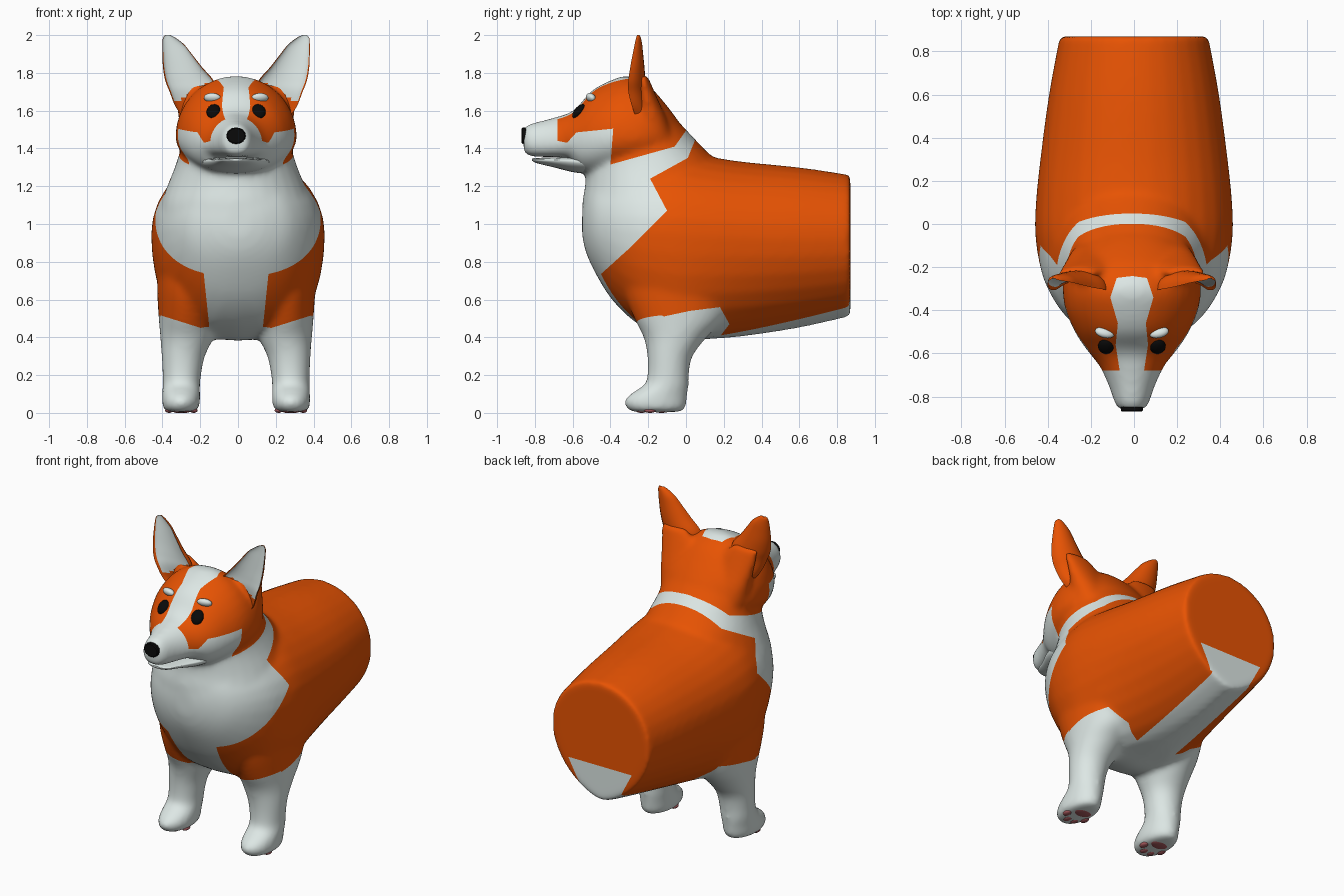
import bpy, bmesh, math
from mathutils import Vector, Matrix
from mathutils.bvhtree import BVHTree

cube = bpy.data.objects.get("Cube")
if cube:
    bpy.data.objects.remove(cube, do_unlink=True)

CX = -0.01  # head and legs sit slightly off the torso centre


def material(name, rgb):
    m = bpy.data.materials.new(name)
    m.use_nodes = True
    m.diffuse_color = (*rgb, 1)
    m.node_tree.nodes["Principled BSDF"].inputs["Base Color"].default_value = (*rgb, 1)
    return m


WHITE = material("white fur", (0.75, 0.83, 0.81))
ORANGE = material("orange fur", (0.82, 0.088, 0.001))
BLACK = material("black", (0.003, 0.003, 0.003))
PINK = material("paw pad red", (0.38, 0.10, 0.11))


def finish(name, bm, mats, angle=60):
    bmesh.ops.recalc_face_normals(bm, faces=bm.faces)
    me = bpy.data.meshes.new(name)
    bm.to_mesh(me)
    bm.free()
    ob = bpy.data.objects.new(name, me)
    bpy.context.collection.objects.link(ob)
    for m in mats:
        me.materials.append(m)
    for o in bpy.context.selected_objects:
        o.select_set(False)
    bpy.context.view_layer.objects.active = ob
    ob.select_set(True)
    bpy.ops.object.shade_smooth_by_angle(angle=math.radians(angle))
    return ob


def spline(st, n=4):
    """Smoothly interpolate a list of stations."""
    out = []
    for i in range(len(st) - 1):
        a, b, c, d = st[max(i - 1, 0)], st[i], st[i + 1], st[min(i + 2, len(st) - 1)]
        for k in range(n):
            t = k / n
            out.append([0.5 * (2 * q + (r - p) * t + (2 * p - 5 * q + 4 * r - s) * t * t
                               + (3 * q - p - 3 * r + s) * t ** 3)
                        for p, q, r, s in zip(a, b, c, d)])
    return out + [list(st[-1])]


def loft(bm, rings, mat=lambda j, c: 0):
    vs = [[bm.verts.new(p) for p in r] for r in rings]
    n = len(vs[0])
    for a, b in zip(vs, vs[1:]):
        for j in range(n):
            f = bm.faces.new((a[j], a[(j + 1) % n], b[(j + 1) % n], b[j]))
            f.material_index = mat(j, f.calc_center_median())
    bm.faces.new(vs[0])
    bm.faces.new(vs[-1])


def ring_y(y, top, bot, w, zc, low=1.0, cx=CX, n=32):
    """Upright oval; low < 1 makes the underside fuller, low > 1 more pointed."""
    pts = []
    for i in range(n):
        c, s = math.cos(math.tau * i / n), math.sin(math.tau * i / n)
        x = math.copysign(abs(c) ** (low if s < 0 else 1), c)
        pts.append((cx + w * x, y, zc + s * (top - zc if s > 0 else zc - bot)))
    return pts


def ring_z(z, y0, y1, x0, x1, n=32):
    return [((x0 + x1) / 2 + (x1 - x0) / 2 * math.cos(math.tau * i / n),
             (y0 + y1) / 2 + (y1 - y0) / 2 * math.sin(math.tau * i / n), z) for i in range(n)]


# Torso: y, top, bottom, half width, height of widest point, underside shape
TORSO = [(0.87, 1.26, 0.51, 0.345, 0.92, 1.35), (0.6, 1.30, 0.45, 0.395, 0.92, 1.3),
         (0.3, 1.33, 0.405, 0.435, 0.93, 1.0), (0.1, 1.36, 0.39, 0.455, 0.94, 0.7),
         (-0.05, 1.38, 0.385, 0.458, 0.95, 0.6), (-0.2, 1.36, 0.44, 0.435, 0.96, 0.65),
         (-0.3, 1.34, 0.505, 0.40, 0.97, 0.75), (-0.4, 1.30, 0.61, 0.34, 0.98, 0.9),
         (-0.48, 1.25, 0.74, 0.26, 0.99, 1.0), (-0.53, 1.16, 0.85, 0.15, 1.0, 1.0),
         (-0.55, 1.07, 0.94, 0.06, 1.0, 1.0)]
# Neck: z, front, back, half width
NECK = [(0.95, -0.54, 0.15, 0.40), (1.1, -0.55, 0.2, 0.395), (1.2, -0.535, 0.22, 0.365),
        (1.3, -0.53, 0.19, 0.325), (1.4, -0.52, 0.095, 0.295), (1.5, -0.50, 0.0, 0.28),
        (1.6, -0.47, -0.09, 0.26), (1.68, -0.43, -0.16, 0.22)]
# Head and muzzle: same layout as the torso
HEAD = [(-0.86, 1.51, 1.38, 0.06, 1.44, 0.8), (-0.83, 1.53, 1.36, 0.08, 1.43, 0.7),
        (-0.75, 1.55, 1.355, 0.108, 1.425, 0.6), (-0.66, 1.575, 1.352, 0.15, 1.425, 0.6),
        (-0.615, 1.59, 1.34, 0.185, 1.43, 0.65), (-0.57, 1.625, 1.28, 0.22, 1.44, 0.75),
        (-0.5, 1.705, 1.262, 0.265, 1.45, 0.8), (-0.4, 1.76, 1.27, 0.308, 1.46, 0.85),
        (-0.3, 1.785, 1.28, 0.322, 1.46, 0.9), (-0.2, 1.735, 1.30, 0.31, 1.46, 1.0),
        (-0.12, 1.65, 1.32, 0.26, 1.46, 1.0), (-0.05, 1.56, 1.38, 0.16, 1.46, 1.0)]
# Ear roots, then legs: z, front, back, inner, outer
EAR_ROOT = [(1.45, -0.28, -0.07, 0.08, 0.29), (1.55, -0.27, -0.10, 0.08, 0.305),
            (1.64, -0.262, -0.14, 0.09, 0.32), (1.72, -0.258, -0.175, 0.11, 0.335),
            (1.79, -0.255, -0.205, 0.17, 0.345)]
LEG = [(0.005, -0.29, -0.02, 0.22, 0.37), (0.03, -0.32, 0.0, 0.195, 0.39),
       (0.07, -0.325, 0.005, 0.19, 0.392), (0.11, -0.28, 0.01, 0.19, 0.392),
       (0.15, -0.22, 0.015, 0.19, 0.39), (0.2, -0.205, 0.015, 0.185, 0.39),
       (0.3, -0.205, 0.035, 0.165, 0.395), (0.4, -0.225, 0.11, 0.12, 0.402),
       (0.5, -0.275, 0.20, 0.11, 0.41), (0.65, -0.33, 0.25, 0.10, 0.418),
       (0.8, -0.33, 0.20, 0.15, 0.41)]

bm = bmesh.new()
loft(bm, [ring_y(*s, cx=0) for s in spline(TORSO)])
loft(bm, [ring_z(z, a, b, CX - w, CX + w) for z, a, b, w in spline(NECK)])
loft(bm, [ring_y(*s) for s in spline(HEAD)])
for side in (-1, 1):
    for part in (LEG, EAR_ROOT):
        loft(bm, [ring_z(z, a, b, CX + side * i, CX + side * o) for z, a, b, i, o in spline(part)])
body = finish("body", bm, [WHITE, ORANGE])

# Fuse the volumes into one soft skin
rm = body.modifiers.new("fuse", 'REMESH')
rm.mode = 'VOXEL'
rm.voxel_size = 0.014
sm = body.modifiers.new("soften", 'SMOOTH')
sm.factor = 0.5
sm.iterations = 20
for mod in ("fuse", "soften"):
    bpy.ops.object.modifier_apply(modifier=mod)

# Coat markings: side outlines as (y, z), blaze as (half x, y), rump as (half x, z)
HEAD_PATCH = [(-0.40, 1.315), (-0.06, 1.41), (0.0, 1.495), (0.02, 2.1), (-0.68, 2.1),
              (-0.68, 1.44), (-0.63, 1.43), (-0.58, 1.485), (-0.385, 1.505)]
BODY_PATCH = [(-0.6, 0.60), (-0.29, 0.88), (-0.10, 1.07), (-0.19, 1.24), (0.01, 1.35),
              (0.05, 1.45), (0.07, 1.7), (1.0, 1.7), (1.0, 0.3), (0.10, 0.30),
              (0.23, 0.47), (0.18, 0.56), (0.02, 0.54), (-0.12, 0.51), (-0.29, 0.41), (-0.6, 0.35)]
BLAZE = [(-0.01, -0.24), (0.07, -0.25), (0.10, -0.34), (0.065, -0.46), (0.075, -0.56),
         (0.055, -0.69), (-0.01, -0.69)]
RUMP = [(-0.01, 0.73), (0.225, 0.73), (0.135, 0.56), (0.135, 0.4), (-0.01, 0.4)]
BELLY = 0.14


def inside(p, poly):
    hit = False
    for (ax, ay), (bx, by) in zip(poly, poly[1:] + poly[:1]):
        if (ay > p[1]) != (by > p[1]) and p[0] < ax + (p[1] - ay) * (bx - ax) / (by - ay):
            hit = not hit
    return hit


def cut(bm, p, q, axis, near=lambda c: True):
    """Split the faces along one straight marking edge."""
    p, q = Vector(p), Vector(q)
    length = (q - p).length
    u = (q - p) / length
    n = u.cross(Vector(axis)).normalized()
    geom = set()
    for f in bm.faces:
        c = f.calc_center_median()
        d = c - p
        if -0.02 < d.dot(u) < length + 0.02 and abs(d.dot(n)) < 0.03 and near(c):
            geom.update([f, *f.edges, *f.verts])
    if geom:
        bmesh.ops.bisect_plane(bm, geom=list(geom), dist=0.0005, plane_co=p, plane_no=n)


def is_orange(c):
    x = abs(c.x - CX)
    if inside((c.y, c.z), HEAD_PATCH):
        return not (c.z > 1.4 and inside((x, c.y), BLAZE))
    if c.y > 0.862:
        return not inside((abs(c.x), c.z), RUMP)
    if c.z < 0.72 and x < BELLY:
        return False
    # Chest bib and the slanted top of the white stockings
    if c.y < -0.12 and c.z < 0.8 and (x < 0.14 + 0.105 * (c.z - 0.435)
                                      or c.z < 0.435 + 0.315 * (x - 0.14)):
        return False
    return inside((c.y, c.z), BODY_PATCH)


bm = bmesh.new()
bm.from_mesh(body.data)
skin = BVHTree.FromBMesh(bm)
for poly in (HEAD_PATCH, BODY_PATCH):
    for a, b in zip(poly, poly[1:] + poly[:1]):
        cut(bm, (0, *a), (0, *b), (1, 0, 0))
for side in (-1, 1):
    for a, b in zip(BLAZE[:-1], BLAZE[1:-1]):
        cut(bm, (CX + side * a[0], a[1], 0), (CX + side * b[0], b[1], 0), (0, 0, 1),
            lambda c: c.z > 1.4)
    for a, b in zip(RUMP[:-1], RUMP[1:-1]):
        cut(bm, (side * a[0], 0, a[1]), (side * b[0], 0, b[1]), (0, 1, 0), lambda c: c.y > 0.85)
    x = CX + side * BELLY
    cut(bm, (x, -0.2, 0), (x, 0.9, 0), (0, 0, 1), lambda c: 0.3 < c.z < 0.72)
    for a, b in (((0.14, 0.435), (0.178, 0.8)), ((0.14, 0.435), (0.43, 0.526))):
        cut(bm, (CX + side * a[0], 0, a[1]), (CX + side * b[0], 0, b[1]), (0, 1, 0),
            lambda c: c.y < -0.1)
for f in bm.faces:
    f.material_index = int(is_orange(f.calc_center_median()))
    f.smooth = True
bm.to_mesh(body.data)
bm.free()

# Lower jaw
JAW = [(-0.815, 1.346, 1.335, 0.03, 1.342), (-0.79, 1.350, 1.322, 0.075, 1.34),
       (-0.7, 1.352, 1.30, 0.115, 1.338), (-0.6, 1.355, 1.275, 0.165, 1.335),
       (-0.52, 1.35, 1.268, 0.18, 1.33), (-0.45, 1.35, 1.285, 0.17, 1.33)]
bm = bmesh.new()
loft(bm, [ring_y(*s) for s in spline(JAW)])
finish("lower_jaw", bm, [WHITE])

# Nose
bm = bmesh.new()
loft(bm, [ring_y(y, 1.467 + r * 0.85, 1.467 - r * 0.85, r, 1.467, n=16)
          for y, r in ((-0.82, 0.045), (-0.845, 0.052), (-0.865, 0.051), (-0.87, 0.045))])
finish("nose", bm, [BLACK], 40)

# Ears: z, inner x, outer x, front y, depth
EAR = [(1.55, 0.16, 0.27, -0.26, 0.08), (1.62, 0.13, 0.32, -0.285, 0.08),
       (1.70, 0.11, 0.352, -0.305, 0.09), (1.76, 0.12, 0.375, -0.305, 0.09),
       (1.83, 0.18, 0.387, -0.295, 0.075), (1.90, 0.235, 0.39, -0.282, 0.055),
       (1.95, 0.275, 0.39, -0.272, 0.04), (1.985, 0.32, 0.387, -0.264, 0.025),
       (2.0, 0.35, 0.375, -0.258, 0.012)]


def ear_ring(side, z, xi, xo, yf, d):
    back = [(math.pi * i / 12, 1.0) for i in range(13)]
    rim = 0.35
    bowl = [(math.pi - rim - (math.pi - 2 * rim) * i / 8, 0.5) for i in range(9)]
    return [(CX + side * ((xi + xo) / 2 + (xo - xi) / 2 * math.cos(t)),
             yf + k * d * math.sin(t), z) for t, k in back + bowl]


for side, label in ((1, "left"), (-1, "right")):
    # White bowl on the front, orange back, rim and lower edge
    bm = bmesh.new()
    loft(bm, [ear_ring(side, *s) for s in spline(EAR, 5)],
         lambda j, c: int(13 <= j <= 20 and c.z > 1.755 - 0.55 * (abs(c.x - CX) - 0.13)))
    finish(label + "_ear", bm, [ORANGE, WHITE])


def ellipsoids(name, items, mat):
    bm = bmesh.new()
    for loc, size, rot in items:
        bmesh.ops.create_uvsphere(bm, u_segments=20, v_segments=12, radius=1,
                                  matrix=Matrix.LocRotScale(loc, rot, Vector(size)))
    finish(name, bm, [mat], 180)


for side, label in ((1, "left"), (-1, "right")):
    # Eyes and brows rest on the face surface
    for part, x, z, size, mat in (("eye", 0.12, 1.597, (0.037, 0.046, 0.022), BLACK),
                                  ("brow", 0.126, 1.668, (0.046, 0.022, 0.028), WHITE)):
        loc, nor, _, _ = skin.ray_cast(Vector((CX + side * x, -2, z)), Vector((0, 1, 0)))
        nor.x *= 0.4
        ellipsoids(f"{label}_{part}", [(loc, size, nor.to_track_quat('Z', 'Y'))], mat)
    # Paw pads: one heel pad and four toes
    px = CX + side * 0.29
    pads = [(Vector((px, -0.13, 0.013)), (0.06, 0.045, 0.013), None)]
    for dx, y in ((-0.065, -0.19), (-0.024, -0.235), (0.024, -0.235), (0.065, -0.19)):
        pads.append((Vector((px + dx, y, 0.013)), (0.021, 0.032, 0.013), None))
    ellipsoids(label + "_paw_pads", pads, PINK)
